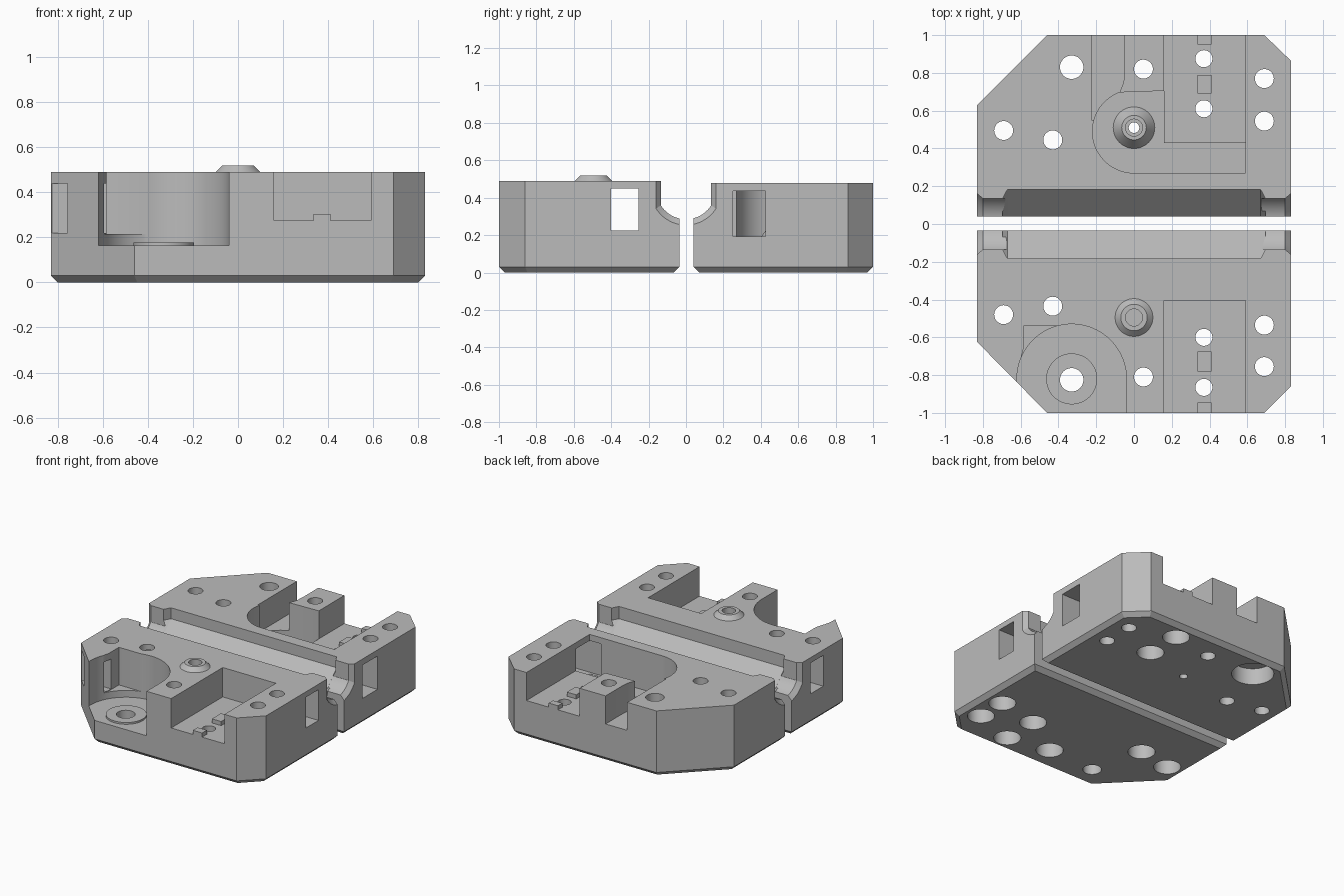
import bpy
import bmesh
from math import cos, sin, pi, radians, asin

old = bpy.data.objects.get("Cube")
if old:
    bpy.data.objects.remove(old, do_unlink=True)

grey = bpy.data.materials.new("machined grey")
grey.use_nodes = True
grey.diffuse_color = (0.5, 0.5, 0.5, 1)
grey.node_tree.nodes["Principled BSDF"].inputs["Base Color"].default_value = (0.5, 0.5, 0.5, 1)

TOP = 0.8      # cutters reach well above the blocks
DEEP = -0.1    # and well below them


def skin(name, rings):
    """Closed solid through a list of equal rings of 3D points."""
    bm = bmesh.new()
    loops = [[bm.verts.new(p) for p in ring] for ring in rings]
    n = len(loops[0])
    for a, b in zip(loops, loops[1:]):
        for i in range(n):
            j = (i + 1) % n
            bm.faces.new((a[i], a[j], b[j], b[i]))
    bm.faces.new(loops[0])
    bm.faces.new(loops[-1])
    bmesh.ops.recalc_face_normals(bm, faces=bm.faces)
    mesh = bpy.data.meshes.new(name)
    bm.to_mesh(mesh)
    bm.free()
    mesh.materials.append(grey)
    ob = bpy.data.objects.new(name, mesh)
    bpy.context.collection.objects.link(ob)
    return ob


def prism(pts, z0, z1, name="cutter"):
    return skin(name, [[(x, y, z) for x, y in pts] for z in (z0, z1)])


def box(x0, x1, y0, y1, z0, z1):
    return prism([(x0, y0), (x1, y0), (x1, y1), (x0, y1)], z0, z1)


def arc(cx, cy, r, a0, a1, n):
    angles = [radians(a0 + (a1 - a0) * i / n) for i in range(n + 1)]
    return [(cx + r * cos(a), cy + r * sin(a)) for a in angles]


def cone(x, y, r0, r1, z0, z1):
    rings = []
    for r, z in ((r0, z0), (r1, z1)):
        rings.append([(px, py, z) for px, py in arc(x, y, r, 0, 360, 48)[:-1]])
    return skin("cutter", rings)


def drill(x, y, r, z0=DEEP, z1=TOP):
    return cone(x, y, r, r, z0, z1)


def combine(body, tool, operation="DIFFERENCE"):
    tool.hide_render = True
    mod = body.modifiers.new("cut", "BOOLEAN")
    mod.operation = operation
    mod.solver = "EXACT"
    mod.object = tool
    bpy.context.view_layer.objects.active = body
    bpy.ops.object.modifier_apply(modifier=mod.name)
    bpy.data.objects.remove(tool, do_unlink=True)


def block(name, outline, height):
    """Plate with a chamfered bottom rim."""
    ob = prism(outline, 0, height, name)
    bm = bmesh.new()
    bm.from_mesh(ob.data)
    rim = [e for e in bm.edges if all(v.co.z < 0.001 for v in e.verts)]
    bmesh.ops.bevel(bm, geom=rim, offset=0.03, segments=1, affect="EDGES")
    bm.to_mesh(ob.data)
    bm.free()
    return ob


def end_groove():
    """Round-bottomed slot along x, flaring at both ends."""
    rings = []
    for x, w, r in ((-0.86, 0.185, 0.221), (-0.8, 0.135, 0.159),
                    (0.8, 0.135, 0.159), (0.86, 0.185, 0.221)):
        a = asin(w / r) * 180 / pi
        profile = [(-w, TOP)] + arc(0, 0.444, r, 270 - a, 270 + a, 20) + [(w, TOP)]
        rings.append([(x, y, z) for y, z in profile])
    return skin("cutter", rings)


def middle_groove():
    """Wider trough with sloping sides between the two ends."""
    rings = []
    for x, w in ((-0.695, 0.135), (-0.67, 0.183), (0.67, 0.183), (0.695, 0.135)):
        profile = [(-w, TOP), (-w, 0.4), (-0.035, 0.25), (0.035, 0.25), (w, 0.4), (w, TOP)]
        rings.append([(x, y, z) for y, z in profile])
    return skin("cutter", rings)


FLOOR = 0.275

# Front block
front = block("front_block", [(-0.46, -1), (0.69, -1), (0.83, -0.86), (0.83, -0.035),
                              (-0.83, -0.035), (-0.83, -0.625)], 0.49)
# Back block
back = block("back_block", [(0.69, 1), (-0.46, 1), (-0.83, 0.63), (-0.83, 0.04),
                            (0.83, 0.04), (0.83, 0.865)], 0.48)

for body in (front, back):
    combine(body, end_groove())
    combine(body, middle_groove())

# Front block: rounded recess, corner ledge and raised ring
recess = arc(-0.33, -0.82, 0.29, 0, 180, 40) + [(-0.62, -1.1), (-0.04, -1.1)]
combine(front, prism(recess, 0.165, TOP))
ledge = [(-0.615, -0.82), (-0.605, -0.74), (-0.585, -0.66), (-0.585, -0.54),
         (-0.36, -0.54), (-0.36, -0.82)]
combine(front, prism(ledge, 0.215, TOP))
# restore nothing under the ledge: only the circle goes deeper
combine(front, drill(-0.33, -0.82, 0.135, 0.1, 0.178), "UNION")

# Front block: rectangular pocket with two ribs
combine(front, box(0.16, 0.59, -1.1, -0.405, FLOOR, TOP))
for y0, y1 in ((-0.78, -0.675), (-1, -0.945)):
    combine(front, box(0.335, 0.41, y0, y1, 0.2, 0.305), "UNION")

# Front block: locating cone with a blind hole, side slots
combine(front, cone(0, -0.495, 0.125, 0.07, 0.465, 0.52), "UNION")
combine(front, drill(0, -0.495, 0.045, 0.44))
combine(front, box(-1, 1, -0.4, -0.255, 0.225, 0.45))
combine(front, box(-1, -0.55, -0.7, -0.63, 0.22, 0.44))

# Back block: rounded recess, side channel and rectangular pocket
recess = arc(0, 0.49, 0.22, 110, 270, 40) + [(0.59, 0.27), (0.59, 0.43), (0.16, 0.43),
                                             (0.16, 0.705)]
combine(back, prism(recess, 0.19, TOP))
channel = [(-0.225, 0.55), (-0.1, 0.55), (-0.075, 0.7), (-0.055, 0.75),
           (-0.05, 0.82), (-0.05, 1.1), (-0.225, 1.1)]
combine(back, prism(channel, FLOOR, TOP))
combine(back, box(0.16, 0.59, 0.425, 1.1, FLOOR, TOP))
for y0, y1 in ((0.69, 0.79), (0.95, 1)):
    combine(back, box(0.335, 0.41, y0, y1, 0.2, 0.305), "UNION")

# Back block: locating cone in the recess and side window
combine(back, cone(0, 0.51, 0.125, 0.065, 0.17, 0.25), "UNION")
combine(back, drill(0, 0.51, 0.045, 0.2))
combine(back, drill(0, 0.51, 0.028))
combine(back, box(0.5, 1, 0.25, 0.425, 0.192, 0.435))

# Bolt holes: x, y, radius, counterbore radius underneath
front_holes = [(-0.69, -0.48, 0.05, 0.09), (-0.43, -0.435, 0.05, 0.09),
               (0.05, -0.81, 0.05, 0.09), (0.69, -0.535, 0.05, 0.09),
               (0.69, -0.755, 0.05, 0.09), (0.37, -0.6, 0.045, 0.09),
               (0.37, -0.865, 0.045, 0.09), (-0.33, -0.825, 0.062, 0)]
back_holes = [(-0.69, 0.495, 0.05, 0), (-0.43, 0.445, 0.05, 0), (0.05, 0.82, 0.05, 0),
              (0.69, 0.545, 0.05, 0), (0.69, 0.77, 0.05, 0), (0.37, 0.61, 0.045, 0.09),
              (0.37, 0.875, 0.045, 0.09), (-0.33, 0.83, 0.062, 0.14)]
for body, holes in ((front, front_holes), (back, back_holes)):
    for x, y, r, bore in holes:
        combine(body, drill(x, y, r))
        if bore:
            combine(body, drill(x, y, bore, DEEP, 0.12))

# Smooth round walls, keep machined edges sharp
for body in (front, back):
    bpy.ops.object.select_all(action="DESELECT")
    body.select_set(True)
    bpy.context.view_layer.objects.active = body
    bpy.ops.object.shade_smooth_by_angle(angle=radians(25))
